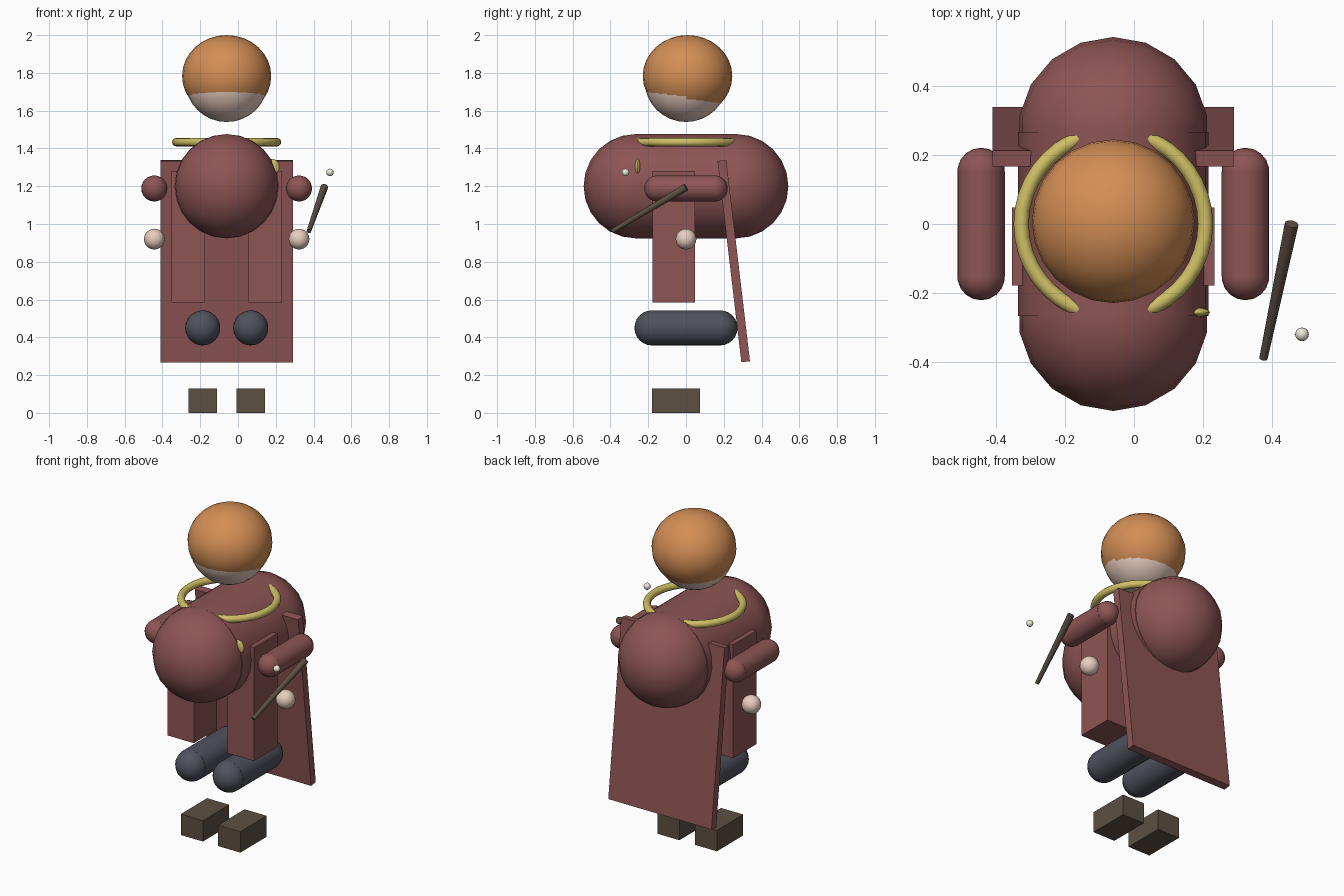
import bpy
from math import pi, radians
from mathutils import Vector

if "Cube" in bpy.data.objects:
    bpy.data.objects.remove(bpy.data.objects["Cube"])

CX = -0.06  # figure's own mid line; the wand shifts the overall centre


def material(name, r, g, b):
    m = bpy.data.materials.new(name)
    m.diffuse_color = (r, g, b, 1)
    m.use_nodes = True
    m.node_tree.nodes["Principled BSDF"].inputs["Base Color"].default_value = m.diffuse_color
    return m


ROBE = material("robe", 0.27, 0.09, 0.09)
HAIR = material("hair", 0.65, 0.27, 0.09)
SKIN = material("skin", 0.82, 0.62, 0.53)
GOLD = material("gold", 0.62, 0.52, 0.13)
DARK = material("trousers", 0.08, 0.085, 0.11)
BROWN = material("leather", 0.11, 0.08, 0.055)
WHITE = material("glow", 0.85, 0.82, 0.70)


def finish(name, mat, smooth=True):
    ob = bpy.context.object
    ob.name = name
    ob.data.materials.append(mat)
    if smooth:
        bpy.ops.object.transform_apply(location=False, rotation=True, scale=True)
        bpy.ops.object.shade_smooth_by_angle(angle=radians(35))
    return ob


def ball(name, loc, radii, mat, seg=24, rings=16):
    bpy.ops.mesh.primitive_uv_sphere_add(segments=seg, ring_count=rings, radius=1, location=loc)
    bpy.context.object.scale = radii
    return finish(name, mat)


def box(name, lo, hi, mat):
    lo, hi = Vector(lo), Vector(hi)
    bpy.ops.mesh.primitive_cube_add(size=1, location=(lo + hi) / 2)
    bpy.context.object.scale = hi - lo
    return finish(name, mat, False)


def rod(name, a, b, r1, r2, mat, seg=24):
    a, b = Vector(a), Vector(b)
    d = b - a
    bpy.ops.mesh.primitive_cone_add(vertices=seg, radius1=r1, radius2=r2, depth=d.length,
                                    location=(a + b) / 2,
                                    rotation=d.to_track_quat('Z', 'Y').to_euler())
    return finish(name, mat)


def capsule(name, x, z, r, half, mat, seg=18):
    # cylinder lying along y with a ball at each end
    rod(name, (x, -half, z), (x, half, z), r, r, mat)
    for label, y in (("front", -half), ("back", half)):
        ball(f"{name}_{label}_cap", (x, y, z), (r, r, r), mat, seg, 12)


# head and hair cap
ball("head", (CX, 0, 1.76), (0.22, 0.22, 0.22), SKIN)
ball("hair", (CX, 0.008, 1.783), (0.236, 0.237, 0.217), HAIR)

# torso, collar, brooch
capsule("torso", CX, 1.2, 0.276, 0.266, ROBE)
bpy.ops.mesh.primitive_torus_add(major_segments=40, minor_segments=12, major_radius=0.267,
                                 minor_radius=0.022, location=(CX, 0, 1.433))
finish("collar", GOLD)
ball("brooch", (0.18, -0.256, 1.3), (0.04, 0.014, 0.045), GOLD, 16, 10)

# paired parts
for side, s in (("left", -1), ("right", 1)):
    capsule(f"{side}_arm", CX + s * 0.383, 1.188, 0.069, 0.152, ROBE)
    ball(f"{side}_hand", (CX + s * 0.383, 0, 0.92), (0.055,) * 3, SKIN, 16, 12)
    x = CX + s * 0.204
    box(f"{side}_robe_panel", (x - 0.089, -0.178, 0.585), (x + 0.089, 0.048, 1.28), ROBE)
    capsule(f"{side}_leg", CX + s * 0.127, 0.45, 0.093, 0.18, DARK)
    x = CX + s * 0.127
    box(f"{side}_boot", (x - 0.075, -0.18, 0), (x + 0.075, 0.075, 0.128), BROWN)

# cape, leaning back
cape = box("cape", (CX - 0.35, 0.23, 0.267), (CX + 0.35, 0.276, 1.34), ROBE)
cape.rotation_euler.x = 0.1175

# wand and its spark
rod("wand", (0.375, -0.39, 0.962), (0.457, 0, 1.195), 0.012, 0.02, BROWN, 12)
ball("wand_spark", (0.487, -0.32, 1.273), (0.02,) * 3, WHITE, 12, 8)
